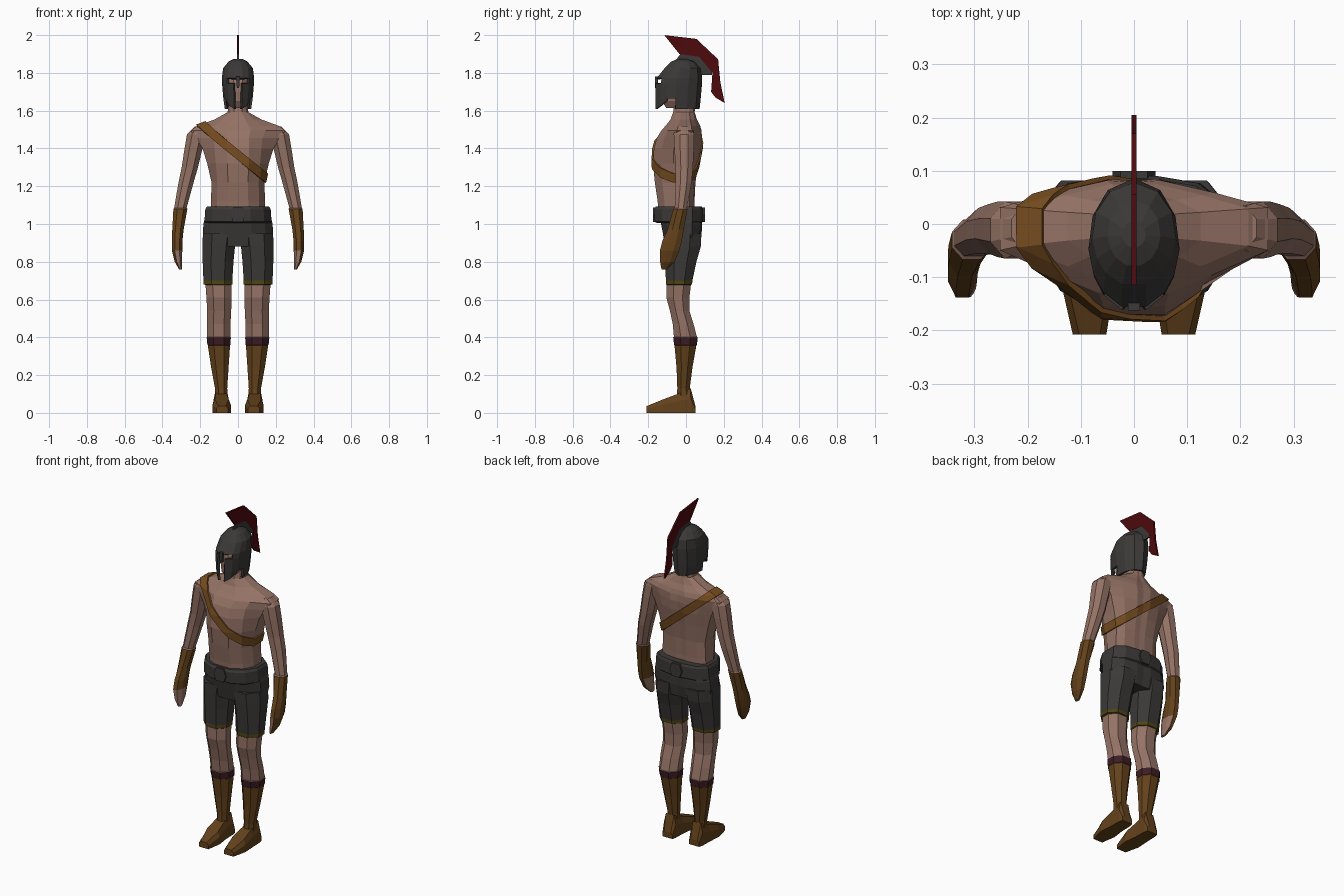
import bpy, bmesh, math
from mathutils import Vector

if "Cube" in bpy.data.objects:
    bpy.data.objects.remove(bpy.data.objects["Cube"])

MATS = {}
for name, col in {
    "skin": (0.30, 0.17, 0.13), "dark_grey": (0.044, 0.041, 0.039),
    "brown_leather": (0.125, 0.054, 0.011), "strap_leather": (0.18, 0.072, 0.014),
    "maroon": (0.045, 0.012, 0.018), "crest_red": (0.075, 0.003, 0.004),
    "olive": (0.075, 0.060, 0.007),
}.items():
    MATS[name] = bpy.data.materials.new(name)
    MATS[name].diffuse_color = (*col, 1)


def finish(bm, name, mats, rule=None, mirror=False):
    bmesh.ops.recalc_face_normals(bm, faces=bm.faces)
    if rule:
        for f in bm.faces:
            f.material_index = rule(f.calc_center_median(), f.normal)
    me = bpy.data.meshes.new(name)
    bm.to_mesh(me)
    bm.free()
    for m in mats:
        me.materials.append(MATS[m])
    ob = bpy.data.objects.new(name, me)
    bpy.context.collection.objects.link(ob)
    if mirror:
        ob.modifiers.new("mirror", 'MIRROR').use_mirror_merge = False
    return ob


def loft(rings):
    """Skin a list of equal-length point rings and cap both ends."""
    bm = bmesh.new()
    vs = [[bm.verts.new(p) for p in r] for r in rings]
    n = len(vs[0])
    for a, b in zip(vs, vs[1:]):
        for i in range(n):
            j = (i + 1) % n
            bm.faces.new((a[i], a[j], b[j], b[i]))
    bm.faces.new(vs[0])
    bm.faces.new(vs[-1])
    return bm


# body cross-sections: fraction of half width, fraction of front/back depth
ROUND = [(0.38, -1), (0.78, -0.76), (1, -0.38), (1, 0.38), (0.7, 0.85), (0.25, 1)]
TAPER = [(0.26, -1), (0.58, -0.74), (1, -0.38), (1, 0.38), (0.6, 0.72), (0.2, 1)]


def body_ring(z, rx, yf, yb, taper=0.0, spine=0.95):
    half = [(a + (c - a) * taper, b + (d - b) * taper)
            for (a, b), (c, d) in zip(ROUND, TAPER)]

    def p(fx, t):
        return (rx * fx, -t * yf if t < 0 else t * yb, z)
    return ([p(*h) for h in half] + [p(0, spine)]
            + [p(-fx, t) for fx, t in reversed(half)])


def limb_ring(z, xi, xo, yf, yb):
    """Chamfered horizontal section between inner/outer x and front/back y."""
    cx, cy, rx, ry = (xi + xo) / 2, (yf + yb) / 2, (xo - xi) / 2, (yb - yf) / 2
    oct_pts = [(0.45, -1), (1, -0.4), (1, 0.4), (0.45, 1),
               (-0.45, 1), (-1, 0.4), (-1, -0.4), (-0.45, -1)]
    return [(cx + rx * u, cy + ry * v, z) for u, v in oct_pts]


def plate(pts, axis, lo, hi):
    """Prism from a 2D outline, extruded along x (0) or y (1)."""
    def p(a, b, d):
        return (d, a, b) if axis == 0 else (a, d, b)
    return loft([[p(a, b, d) for a, b in pts] for d in (lo, hi)])


# torso with neck
TORSO = [body_ring(*r) for r in [
    (1.05, .145, -.145, .045), (1.12, .143, -.15, .045), (1.22, .14, -.165, .05),
    (1.32, .163, -.175, .065, .3), (1.40, .188, -.17, .08, .6), (1.455, .222, -.155, .085, 1),
    (1.495, .252, -.13, .082, 1), (1.52, .215, -.108, .075, 1), (1.553, .125, -.082, .058, .6),
    (1.592, .055, -.068, .046), (1.67, .045, -.06, .05)]]
finish(loft(TORSO), "torso", ["skin"])

# shoulder strap: slanted slice of the torso surface, pushed out
bm = loft(TORSO)
bmesh.ops.recalc_face_normals(bm, faces=bm.faces)
no, on = Vector((0.641, 0, 0.767)), Vector((-0.175, 0, 1.512))
for s in (1, -1):
    bmesh.ops.bisect_plane(bm, geom=bm.verts[:] + bm.edges[:] + bm.faces[:],
                           plane_co=on + no * 0.022 * s, plane_no=no * s, clear_outer=True)
bm.normal_update()
shift = {v: v.normal * 0.009 for v in bm.verts}
for v, d in shift.items():
    v.co += d
strap = finish(bm, "shoulder_strap", ["strap_leather"])
sol = strap.modifiers.new("thickness", 'SOLIDIFY')
sol.thickness, sol.offset = 0.014, -1

# arms, with gloves and bare fingers on the inner side
def arm_rule(c, n):
    if c.z > 1.08:
        return 0
    return 0 if c.z < 0.87 and (n.x < -0.4 or n.y < -0.75 or n.z < -0.8) else 1

finish(loft([limb_ring(*r) for r in [
    (1.515, .16, .23, -.05, .035), (1.475, .17, .27, -.065, .042),
    (1.40, .188, .283, -.062, .042), (1.30, .212, .298, -.055, .037),
    (1.22, .235, .315, -.055, .03), (1.085, .272, .338, -.06, .005),
    (1.08, .268, .342, -.067, .008), (0.97, .288, .348, -.098, -.012),
    (0.91, .294, .35, -.125, -.022), (0.86, .295, .35, -.138, -.035),
    (0.80, .296, .335, -.137, -.06), (0.76, .297, .312, -.13, -.10)]]),
    "arms_and_gloves", ["skin", "brown_leather"], arm_rule, mirror=True)

# shorts: pelvis block
finish(loft([body_ring(*r) for r in [
    (0.88, .17, -.108, .07), (0.95, .186, -.122, .083),
    (1.0, .183, -.132, .085), (1.075, .165, -.145, .075)]]),
    "shorts_top", ["dark_grey"])

# legs: shorts, trim, bare knee, sock band, boot shaft
def leg_rule(c, n):
    return 0 if c.z > .70 else 1 if c.z > .679 else 2 if c.z > .40 else 3 if c.z > .36 else 4

finish(loft([limb_ring(*r) for r in [
    (0.95, .004, .186, -.121, .082), (0.88, .016, .188, -.118, .078),
    (0.80, .024, .187, -.112, .055), (0.70, .03, .183, -.106, .034),
    (0.681, .03, .183, -.106, .032), (0.678, .035, .172, -.103, .026),
    (0.61, .034, .167, -.104, .018), (0.54, .036, .163, -.085, .018),
    (0.47, .04, .164, -.07, .04), (0.402, .041, .163, -.064, .058),
    (0.40, .038, .166, -.068, .062), (0.36, .04, .162, -.063, .058),
    (0.358, .042, .16, -.061, .055), (0.24, .05, .142, -.05, .034),
    (0.13, .057, .122, -.046, .02), (0.06, .055, .124, -.05, .03)]]),
    "legs", ["dark_grey", "olive", "skin", "maroon", "brown_leather"], leg_rule, mirror=True)

# feet
def foot_ring(y, xi, xo, zt):
    c = 0.012
    return [(xi, y, 0), (xo, y, 0), (xo, y, zt * .6), (xo - c, y, zt),
            (xi + c, y, zt), (xi, y, zt * .6)]

finish(loft([foot_ring(*r) for r in [
    (.05, .055, .122, .035), (.025, .05, .128, .13), (-.045, .048, .13, .10),
    (-.12, .038, .135, .072), (-.208, .052, .115, .036)]]),
    "feet", ["brown_leather"], mirror=True)

# belt with front and back buckles
finish(loft([body_ring(*r) for r in [
    (1.005, .17, -.155, .083, 0, 1), (1.012, .178, -.165, .09, 0, 1),
    (1.078, .173, -.168, .09, 0, 1), (1.092, .165, -.16, .084, 0, 1)]]),
    "belt", ["dark_grey"])
HEX = [(-.04, 1.048), (-.025, 1.01), (.025, 1.01), (.04, 1.048), (.025, 1.088), (-.025, 1.088)]
finish(plate(HEX, 1, -.174, -.15), "front_buckle", ["dark_grey"])
finish(plate(HEX, 1, .08, .1), "back_buckle", ["dark_grey"])

# head inside the helmet
finish(loft([body_ring(*r) for r in [
    (1.615, .03, -.105, .03), (1.65, .052, -.128, .05), (1.70, .06, -.132, .06),
    (1.75, .064, -.13, .065), (1.80, .056, -.10, .055)]]), "head", ["skin"])

# helmet shell with an eye slot, mouth gap and raised cheek edge
SIDE = [16, 42, 62, 85, 115, 145]
ANG = SIDE + [180] + [360 - a for a in reversed(SIDE)]
LIFT = {42: .018, 62: .042}

def helmet_ring(i, z, rx, yf, yb):
    cy, ry = (yf + yb) / 2, (yb - yf) / 2
    return [(rx * math.sin(math.radians(a)), cy - ry * math.cos(math.radians(a)),
             z + (LIFT.get(min(a, 360 - a), 0) if i == 0 else 0)) for a in ANG]

LEVELS = [(1.608, .07, -.165, .072), (1.665, .078, -.165, .078), (1.745, .085, -.166, .085),
          (1.772, .086, -.16, .086), (1.825, .079, -.117, .078), (1.86, .05, -.08, .045),
          (1.874, .022, -.045, .005)]
bm = loft([helmet_ring(i, *r) for i, r in enumerate(LEVELS)])
bm.faces.index_update()
n, gone = len(ANG), []
for f in bm.faces:
    band, col = divmod(f.index, n)          # last column is the front centre
    eye = band == 2 and col in (0, n - 2, n - 1)
    mouth = band < 2 and col == n - 1
    cheek_arch = band == 0 and col in (2, n - 4)
    if eye or mouth or cheek_arch or f.index == 6 * n:
        gone.append(f)
bmesh.ops.delete(bm, geom=gone, context='FACES')
helmet = finish(bm, "helmet", ["dark_grey"])
sol = helmet.modifiers.new("thickness", 'SOLIDIFY')
sol.thickness, sol.offset = 0.012, -1
finish(plate([(-.011, 1.78), (.011, 1.78), (.006, 1.72), (-.006, 1.72)], 1, -.163, -.148),
       "nose_guard", ["dark_grey"])

# crest and its holder
finish(plate([(-.115, 2.0), (.055, 1.98), (.17, 1.872), (.182, 1.75), (.205, 1.64),
              (.155, 1.67), (.133, 1.70), (.14, 1.80), (.07, 1.885), (-.035, 1.90)],
             0, -.005, .005), "crest", ["crest_red"])
finish(plate([(-.055, 1.865), (-.03, 1.90), (.07, 1.888), (.137, 1.82), (.137, 1.79),
              (.075, 1.79), (.03, 1.85)], 0, -.004, .004), "crest_holder", ["dark_grey"])

for m in bpy.data.materials:
    if m.users and not m.is_grease_pencil:
        m.use_nodes = True
        m.node_tree.nodes["Principled BSDF"].inputs["Base Color"].default_value = m.diffuse_color
